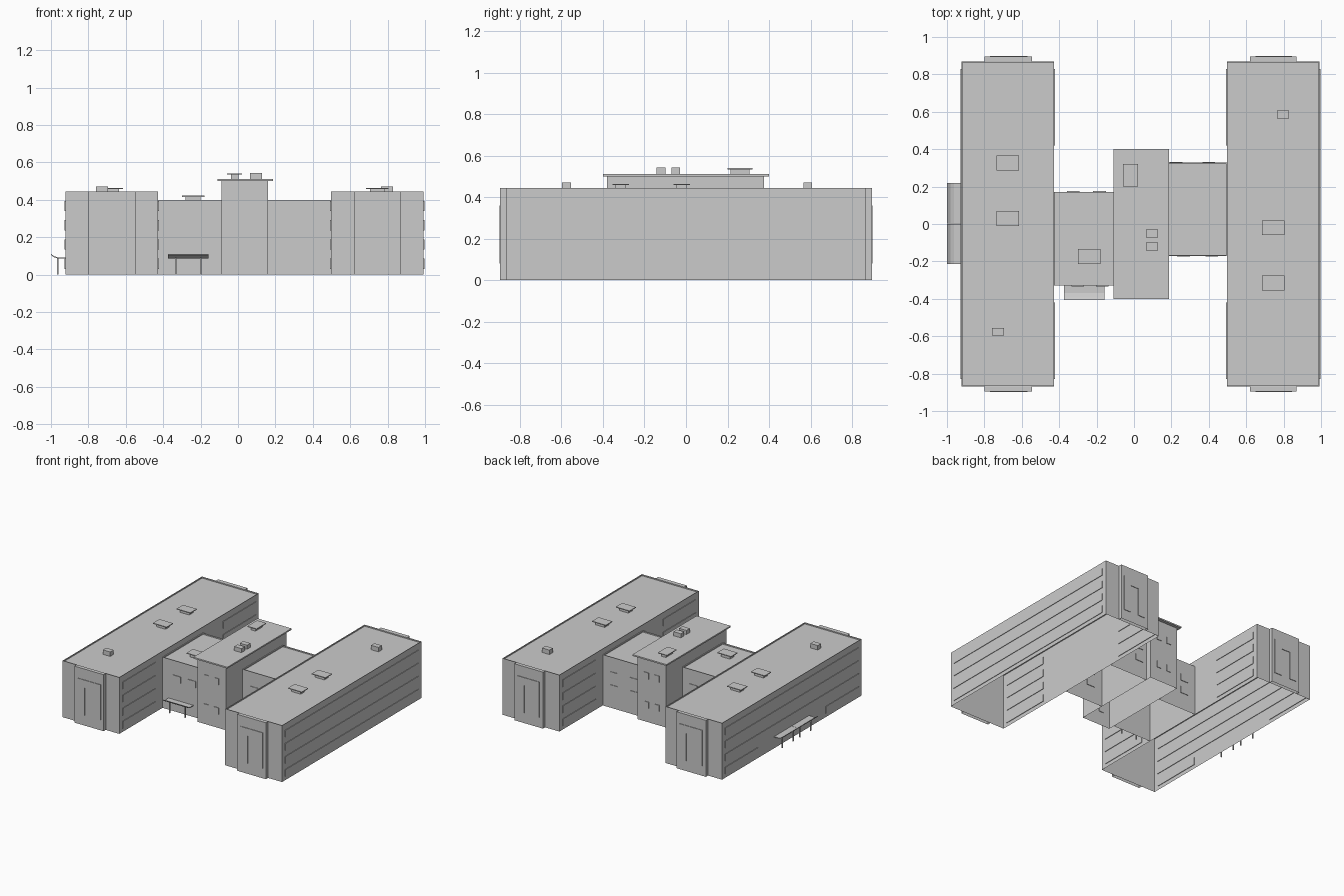
import bpy, bmesh
from mathutils import Vector

cube = bpy.data.objects.get("Cube")
if cube:
    bpy.data.objects.remove(cube, do_unlink=True)

concrete = bpy.data.materials.new("plain_grey")
concrete.use_nodes = True
concrete.diffuse_color = (0.6, 0.6, 0.6, 1)
concrete.node_tree.nodes["Principled BSDF"].inputs["Base Color"].default_value = (0.6, 0.6, 0.6, 1)


def finish(name, bm):
    mesh = bpy.data.meshes.new(name)
    bm.to_mesh(mesh)
    bm.free()
    mesh.materials.append(concrete)
    obj = bpy.data.objects.new(name, mesh)
    bpy.context.collection.objects.link(obj)
    return obj


def add_box(bm, x, y, z):
    """Box from three (low, high) ranges."""
    verts = bmesh.ops.create_cube(bm, size=1)["verts"]
    low, high = map(Vector, zip(x, y, z))
    for v in verts:
        v.co = (low + high) / 2 + v.co * (high - low)
    return list({f for v in verts for f in v.link_faces})


def box(name, x, y, z):
    bm = bmesh.new()
    add_box(bm, x, y, z)
    return finish(name, bm)


def block(name, x, y, height, parapet=True):
    """Building shell, open underneath, with a low parapet round the roof."""
    bm = bmesh.new()
    faces = add_box(bm, x, y, (0, height))
    bottom = [f for f in faces if f.normal.z < -0.5 or f.calc_center_median().z < 0.001]
    top = max(faces, key=lambda f: f.calc_center_median().z)
    if parapet:
        bm.normal_update()
        rim = bmesh.ops.inset_region(bm, faces=[top], thickness=0.006)["faces"]
        for v in top.verts:
            v.co.z -= 0.001
        wall = bmesh.ops.extrude_face_region(bm, geom=[top])["geom"]
        bmesh.ops.translate(bm, vec=(0, 0, -0.009),
                            verts=[g for g in wall if isinstance(g, bmesh.types.BMVert)])
        bmesh.ops.delete(bm, geom=[f for f in [top] if f.is_valid], context="FACES")
    bmesh.ops.delete(bm, geom=bottom, context="FACES")
    return finish(name, bm)


def plates(name, axis, pos, spans):
    """Thin window plates on the wall at pos; spans are (from, to, low, high)."""
    bm = bmesh.new()
    wall = (pos - 0.0045, pos + 0.0045)
    for a, b, low, high in spans:
        if axis == "x":
            add_box(bm, wall, (a, b), (low, high))
        else:
            add_box(bm, (a, b), wall, (low, high))
    return finish(name, bm)


ROWS = [0.03 + 0.103 * i for i in range(4)]
BAND = 0.055
END, BAY, WING_H, LINK_H = 0.868, 0.895, 0.445, 0.4

# Two long wings with end bays and window bands
wings = (("right_wing", -0.922, -0.427, -0.8, -0.545, -0.922, -0.427),
         ("left_wing", 0.496, 0.992, 0.62, 0.87, 0.992, 0.496))
for name, x0, x1, b0, b1, outer, inner in wings:
    block(name, (x0, x1), (-END, END), WING_H)
    ends = [(-0.83, -0.42), (0.42, 0.83)]
    bands = []
    for i, z in enumerate(ROWS):
        split = i == 0 and outer < 0
        bands += [(a, b, z, z + BAND) for a, b in (ends if split else [(-0.83, 0.83)])]
    plates(name + "_outer_windows", "x", outer, bands)
    plates(name + "_inner_windows", "x", inner,
           [(a, b, z, z + BAND) for z in ROWS for a, b in ends])
    for side, s in (("front", -1), ("back", 1)):
        block(f"{name}_{side}_bay", (b0, b1), sorted((s * END, s * BAY)), WING_H, False)
        p, q = b0 + 0.03, b1 - 0.025
        plates(f"{name}_{side}_bay_windows", "y", s * BAY,
               [(p, p + 0.062, 0.08, 0.3), (q - 0.062, q, 0.08, 0.3), (p, q, 0.3, 0.36)])

# Linking blocks and centre tower
block("right_link", (-0.427, -0.088), (-0.33, 0.172), LINK_H)
block("left_link", (0.16, 0.496), (-0.17, 0.328), LINK_H)
block("centre_tower", (-0.088, 0.16), (-0.38, 0.375), 0.5, False)
box("tower_roof", (-0.11, 0.187), (-0.4, 0.4), (0.5, 0.511))


def window_grid(name, y, centres, rows, width=0.068, height=0.05):
    plates(name, "y", y, [(c - width / 2, c + width / 2, z, z + height)
                          for c in centres for z in rows])


window_grid("right_link_back_windows", 0.172, (-0.325, -0.185), ROWS[1:3])
window_grid("right_link_front_windows", -0.33, (-0.3, -0.17), ROWS[2:3])
window_grid("left_link_front_windows", -0.17, (0.265, 0.415), ROWS[1:3])
window_grid("left_link_back_windows", 0.328, (0.225, 0.4), ROWS[1:3])
for side, y in (("front", -0.38), ("back", 0.375)):
    window_grid(f"tower_{side}_windows", y, (-0.01, 0.08), (0.11, 0.34), 0.04)


# Entrance canopies: upturned roof sheet on two posts
def canopy(name, place):
    """place maps (along, outward, height) to world coordinates."""
    bm = bmesh.new()
    profile = [(0, 0.092), (0.04, 0.092), (0.06, 0.098), (0.077, 0.11)]
    edge = profile + [(d, z - 0.006) for d, z in reversed(profile)]
    ring = [bm.verts.new(place(-0.108, d, z)) for d, z in edge]
    face = bm.faces.new(ring)
    geom = bmesh.ops.extrude_face_region(bm, geom=[face])["geom"]
    shift = Vector(place(0.108, 0, 0)) - Vector(place(-0.108, 0, 0))
    bmesh.ops.translate(bm, vec=shift, verts=[g for g in geom if isinstance(g, bmesh.types.BMVert)])
    for a in (-0.067, 0.067):
        p, q = place(a - 0.004, 0.039, 0), place(a + 0.004, 0.047, 0.09)
        add_box(bm, *[sorted(pair) for pair in zip(p, q)])
    bmesh.ops.recalc_face_normals(bm, faces=bm.faces)
    finish(name, bm)


canopy("front_canopy", lambda a, d, z: (-0.267 + a, -0.33 - d, z))
canopy("side_canopy_front", lambda a, d, z: (-0.922 - d, -0.107 + a, z))
canopy("side_canopy_back", lambda a, d, z: (-0.922 - d, 0.111 + a, z))


# Rooftop vents: capped large ones and plain small ones
def capped_vent(name, x, y, roof, top, w=0.12, d=0.08):
    box(name + "_base", (x - w / 2 + 0.02, x + w / 2 - 0.02),
        (y - d / 2 + 0.015, y + d / 2 - 0.015), (roof, top - 0.006))
    box(name + "_cap", (x - w / 2, x + w / 2), (y - d / 2, y + d / 2), (top - 0.006, top))


for i, (x, y) in enumerate(((-0.675, 0.325), (-0.675, 0.03), (0.745, -0.02), (0.745, -0.315))):
    capped_vent(f"wing_vent_{i + 1}", x, y, 0.435, 0.464)
capped_vent("link_vent", -0.24, -0.173, 0.39, 0.422)
capped_vent("tower_vent", -0.018, 0.26, 0.511, 0.54, 0.08, 0.12)
for name, x, y, roof, top in (("right_wing_box", -0.728, -0.576, 0.435, 0.47),
                              ("left_wing_box", 0.797, 0.586, 0.435, 0.47),
                              ("tower_box_back", 0.097, -0.05, 0.511, 0.543),
                              ("tower_box_front", 0.097, -0.12, 0.511, 0.543)):
    box(name, (x - 0.032, x + 0.032), (y - 0.021, y + 0.021), (roof, top))
